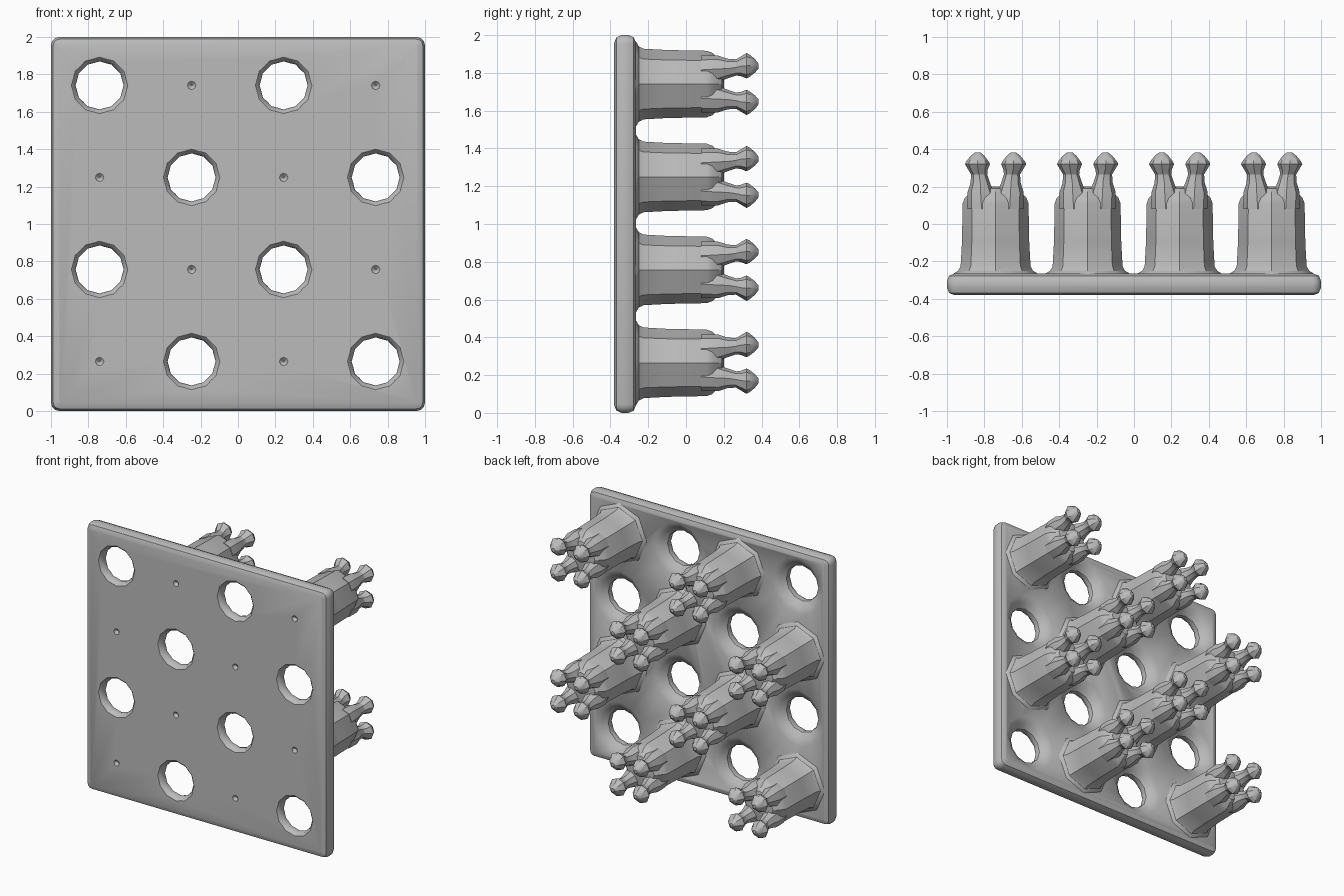
import bpy, bmesh, math
from mathutils import Vector

if "Cube" in bpy.data.objects:
    bpy.data.objects.remove(bpy.data.objects["Cube"], do_unlink=True)

grey = bpy.data.materials.new("plain_grey")
grey.use_nodes = True
grey.diffuse_color = (0.5, 0.5, 0.5, 1)
grey.node_tree.nodes["Principled BSDF"].inputs["Base Color"].default_value = (0.5, 0.5, 0.5, 1)


def loft(bm, rings, sides, turn=0.0, wave=0.0):
    """Closed tube along y through rings of (x, y, z, radius)."""
    loops = []
    for x, y, z, r in rings:
        loop = []
        for i in range(sides):
            a = math.tau * i / sides + turn
            rr = r * (1 + wave * (-1) ** i)
            loop.append(bm.verts.new((x + rr * math.cos(a), y, z + rr * math.sin(a))))
        loops.append(loop)
    for lo, hi in zip(loops, loops[1:]):
        for i in range(sides):
            j = (i + 1) % sides
            bm.faces.new((lo[i], hi[i], hi[j], lo[j]))
    bm.faces.new(loops[0])
    bm.faces.new(reversed(loops[-1]))


def finish(bm, name, angle):
    bmesh.ops.recalc_face_normals(bm, faces=bm.faces)
    mesh = bpy.data.meshes.new(name)
    bm.to_mesh(mesh)
    bm.free()
    ob = bpy.data.objects.new(name, mesh)
    bpy.context.collection.objects.link(ob)
    mesh.materials.append(grey)
    select(ob)
    bpy.ops.object.shade_smooth_by_angle(angle=math.radians(angle))
    return ob


def select(ob):
    bpy.ops.object.select_all(action="DESELECT")
    ob.select_set(True)
    bpy.context.view_layer.objects.active = ob


FRONT, BACK, STEP, FIRST = -0.38, -0.265, 0.492, -0.74
spots = [(FIRST + c * STEP, 0.265 + r * STEP, (c + r) % 2 == 0)
         for r in range(4) for c in range(4)]

# Plate: square slab with rounded corners and wide bevelled rims
bm = bmesh.new()
bmesh.ops.create_cube(bm, size=1)
for v in bm.verts:
    v.co = Vector((v.co.x * 2, (FRONT + BACK) / 2 + v.co.y * (BACK - FRONT), 1 + v.co.z * 2))
corners = [e for e in bm.edges if abs(e.verts[0].co.y - e.verts[1].co.y) > 0.05]
bmesh.ops.bevel(bm, geom=corners, offset=0.045, segments=3, profile=0.5, affect="EDGES")
rims = [e for e in bm.edges if abs(e.verts[0].co.y - e.verts[1].co.y) < 0.01]
bmesh.ops.bevel(bm, geom=rims, offset=0.04, segments=2, profile=0.5, affect="EDGES")
plate = finish(bm, "plate", 40)

# Cutter: dished through holes, and shallow dimples in front of the pegs
bm = bmesh.new()
for x, z, is_peg in spots:
    if is_peg:
        loft(bm, [(x, FRONT - 0.01, z, 0.035), (x, FRONT + 0.004, z, 0.018),
                  (x, FRONT + 0.02, z, 0.004)], 8)
    else:
        profile = [(-0.40, 0.17), (-0.38, 0.148), (-0.365, 0.133), (-0.34, 0.126),
                   (-0.32, 0.13), (-0.29, 0.165), (-0.265, 0.205), (-0.25, 0.23)]
        loft(bm, [(x, y, z, r) for y, r in profile], 24, wave=0.02)
cutter = finish(bm, "hole_cutter", 40)
cutter.hide_render = True
select(plate)
cut = plate.modifiers.new("holes", "BOOLEAN")
cut.operation, cut.solver, cut.object = "DIFFERENCE", "EXACT", cutter
bpy.ops.object.modifier_apply(modifier=cut.name)
bpy.data.objects.remove(cutter, do_unlink=True)
bpy.ops.object.shade_smooth_by_angle(angle=math.radians(35))

# Pegs: eight-sided posts with flared feet, each ending in four knobbed prongs
body = [(-0.29, 0.24), (-0.265, 0.225), (-0.25, 0.2), (-0.225, 0.187), (-0.1, 0.18),
        (0.11, 0.176), (0.14, 0.165), (0.19, 0.115), (0.2, 0.06)]
prong = [(0.08, 0.075, 0.075), (0.17, 0.08, 0.07), (0.22, 0.082, 0.052),
         (0.265, 0.088, 0.043), (0.29, 0.094, 0.052), (0.32, 0.097, 0.067),
         (0.335, 0.097, 0.06), (0.365, 0.096, 0.036), (0.383, 0.095, 0.014)]
pegs = [(x, z) for x, z, is_peg in spots if is_peg]
for n, (x, z) in enumerate(pegs, 1):
    bm = bmesh.new()
    loft(bm, [(x, y, z, r) for y, r in body], 8)
    for sx in (-1, 1):
        for sz in (-1, 1):
            loft(bm, [(x + sx * o, y, z + sz * o, r) for y, o, r in prong], 8)
    finish(bm, f"peg_{n}", 30)
